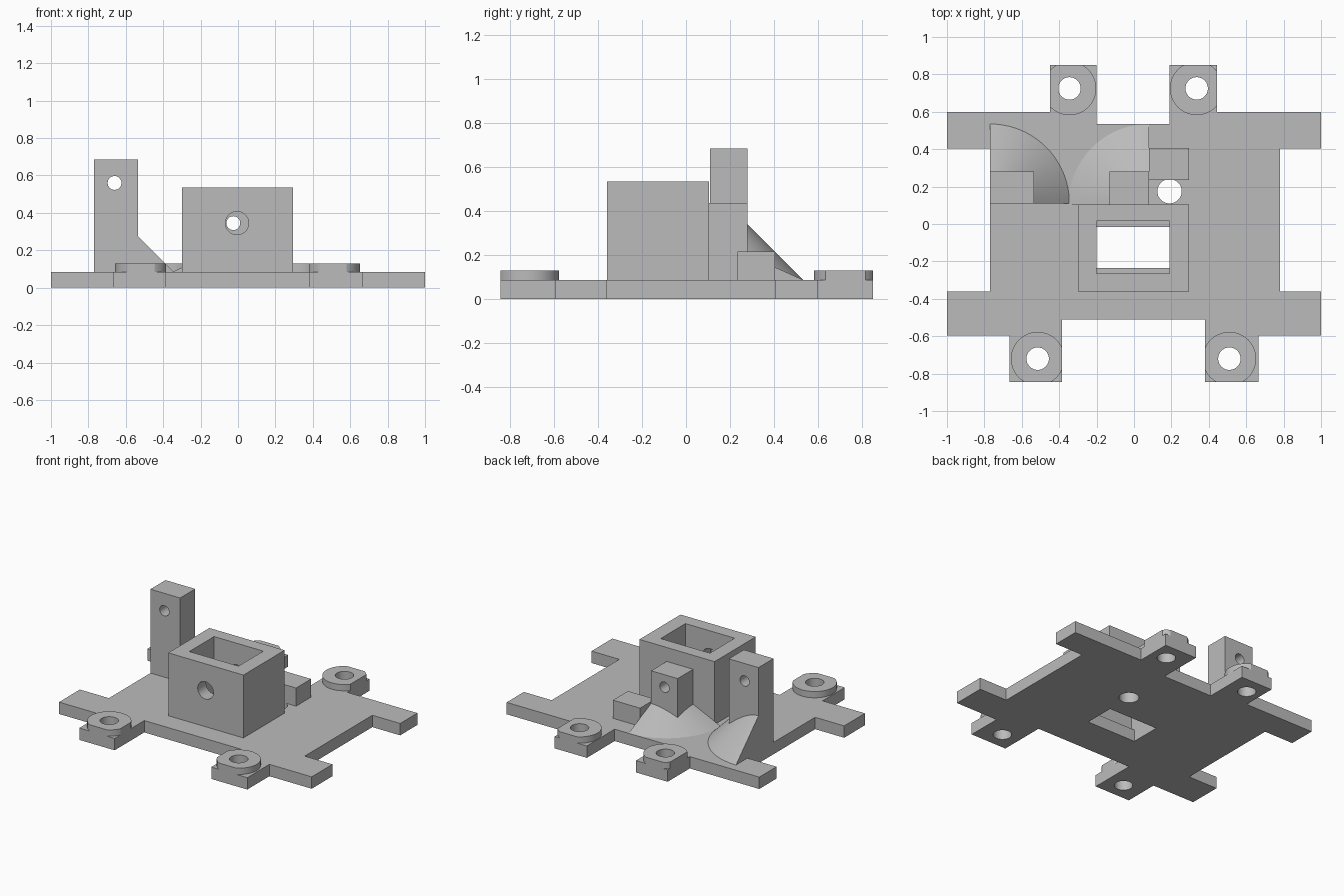
import bpy, bmesh, math

if "Cube" in bpy.data.objects:
    bpy.data.objects.remove(bpy.data.objects["Cube"])

T = 0.085  # plate thickness

grey = bpy.data.materials.new("plain grey")
grey.diffuse_color = (0.5, 0.5, 0.5, 1)
grey.use_nodes = True
grey.node_tree.nodes["Principled BSDF"].inputs["Base Color"].default_value = grey.diffuse_color


def make(name, bm):
    bmesh.ops.recalc_face_normals(bm, faces=bm.faces)
    me = bpy.data.meshes.new(name)
    bm.to_mesh(me)
    bm.free()
    me.materials.append(grey)
    ob = bpy.data.objects.new(name, me)
    bpy.context.collection.objects.link(ob)
    return ob


def prism(name, pts, z0, z1):
    bm = bmesh.new()
    lo = [bm.verts.new((x, y, z0)) for x, y in pts]
    hi = [bm.verts.new((x, y, z1)) for x, y in pts]
    bm.faces.new(lo)
    bm.faces.new(hi)
    n = len(pts)
    for i in range(n):
        j = (i + 1) % n
        bm.faces.new((lo[i], lo[j], hi[j], hi[i]))
    return make(name, bm)


def box(name, x0, x1, y0, y1, z0, z1):
    return prism(name, [(x0, y0), (x1, y0), (x1, y1), (x0, y1)], z0, z1)


def disc(name, x, y, r, z0, z1, n=48):
    return prism(name, [(x + r * math.cos(math.tau * i / n), y + r * math.sin(math.tau * i / n))
                        for i in range(n)], z0, z1)


def bore(x, z, r, y0, y1):
    """Round cutter running along y."""
    ob = disc("bore", 0, 0, r, -y1, -y0)
    for v in ob.data.vertices:
        a, b, c = v.co
        v.co = (x + a, -c, z + b)
    return ob


def quarter_cone(name, x, y, r, h, side):
    """Quarter cone standing on the plate, open towards +y and the given x side."""
    bm = bmesh.new()
    n = 24
    foot, apex = bm.verts.new((x, y, T)), bm.verts.new((x, y, T + h))
    rim = [bm.verts.new((x + side * r * math.cos(math.pi / 2 * i / n),
                         y + r * math.sin(math.pi / 2 * i / n), T)) for i in range(n + 1)]
    for a, b in zip(rim, rim[1:]):
        bm.faces.new((a, b, apex))
    bm.faces.new([foot] + rim)
    bm.faces.new((foot, rim[0], apex))
    bm.faces.new((foot, rim[-1], apex))
    return make(name, bm)


def combine(ob, other, op):
    m = ob.modifiers.new("cut", 'BOOLEAN')
    m.operation, m.object, m.solver = op, other, 'EXACT'
    bpy.context.view_layer.objects.active = ob
    bpy.ops.object.modifier_apply(modifier=m.name)
    bpy.data.objects.remove(other)


# base plate with side arms and screw tabs
outline = [(-1, .6), (-.45, .6), (-.45, .85), (-.2, .85), (-.2, .535), (.19, .535), (.19, .85),
           (.445, .85), (.445, .6), (1, .6), (1, .405), (.78, .405), (.78, -.36), (1, -.36),
           (1, -.595), (.665, -.595), (.665, -.845), (.38, -.845), (.38, -.51), (-.385, -.51),
           (-.385, -.845), (-.665, -.845), (-.665, -.595), (-1, -.595), (-1, -.36),
           (-.77, -.36), (-.77, .405), (-1, .405)]
plate = prism("base_plate", outline, 0, T)
combine(plate, box("slot", -.2, .19, -.235, -.015, -.1, .2), 'DIFFERENCE')
combine(plate, disc("cable_hole", .19, .175, .065, -.1, .2), 'DIFFERENCE')
parts = [plate]

# raised screw rings, trimmed to their tabs (centre, then tab limits in x and y)
for name, x, y, x0, x1, y0, y1 in [
        ("back_left_ring", -.345, .725, -.45, -.19, .5, .85),
        ("back_right_ring", .335, .725, .18, .445, .5, .85),
        ("front_left_ring", -.515, -.72, -.665, -.385, -.845, -.5),
        ("front_right_ring", .51, -.72, .38, .665, -.845, -.5)]:
    ring = disc(name, x, y, .143, T, .13)
    combine(ring, box("trim", x0, x1, y0, y1, 0, .3), 'INTERSECT')
    combine(ring, disc("screw_hole", x, y, .06, -.1, .3), 'DIFFERENCE')
    combine(plate, disc("screw_hole", x, y, .06, -.1, .3), 'DIFFERENCE')
    parts.append(ring)

# hollow square housing, wide hole in front, narrow hole in back
housing = box("housing", -.3, .295, -.36, .105, T, .535)
combine(housing, box("cavity", -.2, .19, -.265, .015, 0, .7), 'DIFFERENCE')
combine(housing, bore(-.005, .345, .062, -.5, -.15), 'DIFFERENCE')
combine(housing, bore(-.025, .345, .037, -.1, .3), 'DIFFERENCE')
parts.append(housing)

# tall post with its cone-shaped brace
post = box("tall_post", -.77, -.535, .11, .28, T, .685)
combine(post, quarter_cone("brace", -.77, .11, .425, .425, 1), 'UNION')
combine(post, bore(-.66, .56, .037, 0, .5), 'DIFFERENCE')
parts.append(post)

# short post behind the housing with a shallower brace
short = box("short_post", -.13, .08, .105, .28, T, .435)
combine(short, quarter_cone("brace", .08, .105, .43, .195, -1), 'UNION')
combine(short, bore(-.025, .345, .037, 0, .5), 'DIFFERENCE')
parts.append(short)

# small stop block
parts.append(box("stop_block", .08, .295, .235, .405, T, .215))

# smooth round walls, keep edges sharp
for ob in parts:
    bpy.ops.object.select_all(action='DESELECT')
    ob.select_set(True)
    bpy.context.view_layer.objects.active = ob
    bpy.ops.object.shade_smooth_by_angle(angle=math.radians(20))
